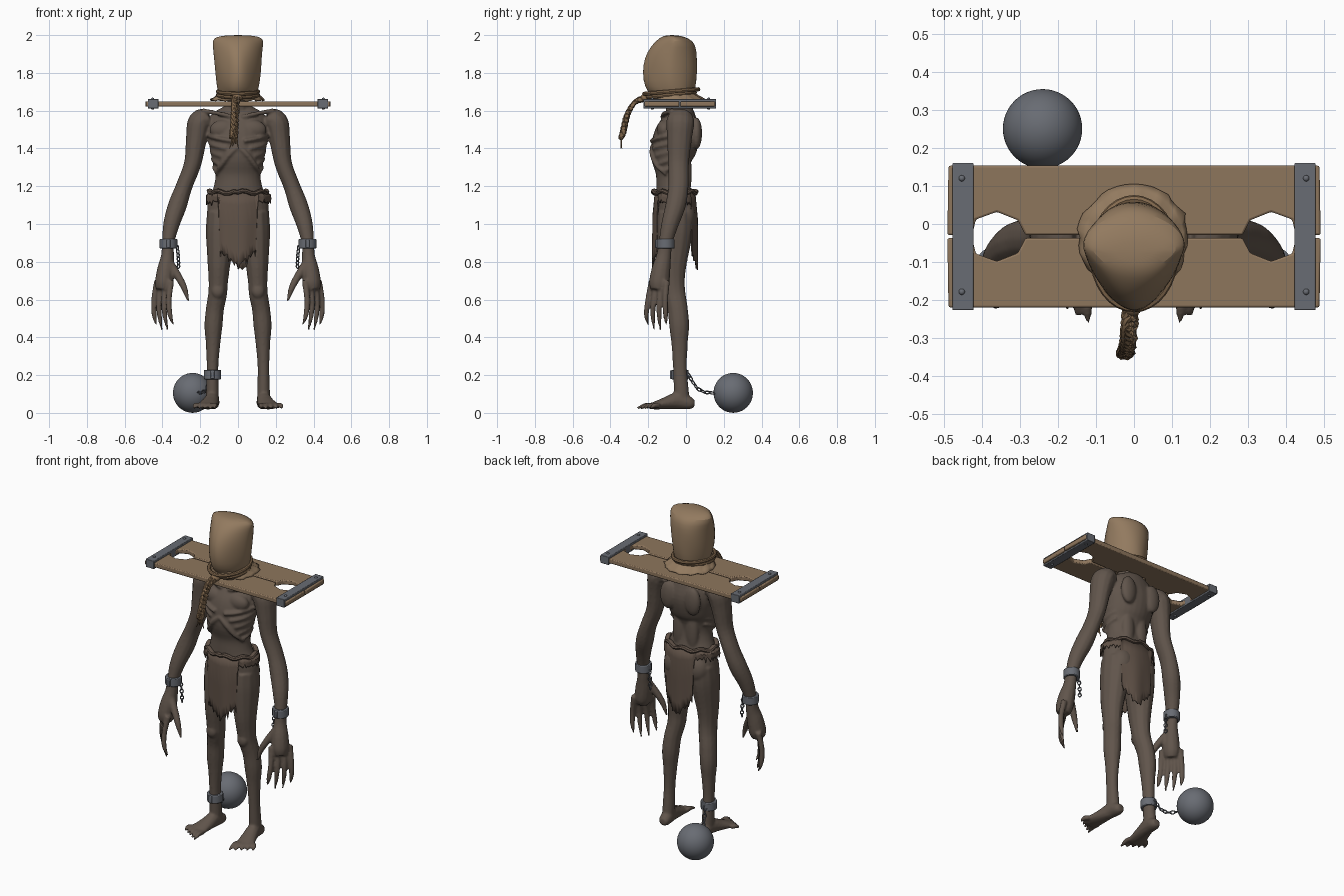
import bpy, bmesh, math, random
from math import sin, cos, pi, radians
from mathutils import Vector, Matrix

random.seed(4)
X, Y, Z = Vector((1, 0, 0)), Vector((0, 1, 0)), Vector((0, 0, 1))
if "Cube" in bpy.data.objects:
    bpy.data.objects.remove(bpy.data.objects["Cube"])


def material(name, rgb):
    m = bpy.data.materials.new(name)
    m.use_nodes = True
    m.diffuse_color = (*rgb, 1)
    m.node_tree.nodes["Principled BSDF"].inputs["Base Color"].default_value = (*rgb, 1)
    return m


SKIN = material("grey brown skin", (.118, .09, .071))
CLOTH = material("dark cloth", (.115, .082, .062))
SACK = material("sackcloth", (.29, .195, .115))
WOOD = material("wood", (.27, .18, .108))
ROPE = material("rope", (.24, .15, .08))
METAL = material("iron", (.14, .15, .172))


def finish(name, bm, mat, bevel=0, thick=0, subdiv=0):
    bmesh.ops.recalc_face_normals(bm, faces=bm.faces)
    me = bpy.data.meshes.new(name)
    bm.to_mesh(me)
    bm.free()
    ob = bpy.data.objects.new(name, me)
    bpy.context.collection.objects.link(ob)
    me.materials.append(mat)
    bpy.ops.object.select_all(action='DESELECT')
    ob.select_set(True)
    bpy.context.view_layer.objects.active = ob
    bpy.ops.object.shade_smooth_by_angle(angle=radians(40))
    if thick:
        ob.modifiers.new("thickness", 'SOLIDIFY').thickness = thick
    if bevel:
        b = ob.modifiers.new("bevel", 'BEVEL')
        b.width, b.segments = bevel, 2
    if subdiv:
        ob.modifiers.new("subdivision", 'SUBSURF').levels = subdiv
    return ob


def skin(bm, rings, caps=True, closed=False):
    """Join rings of points with quads."""
    vs = [[bm.verts.new(p) for p in r] for r in rings]
    n = len(vs[0])
    for i in range(len(vs) - (not closed)):
        a, b = vs[i], vs[(i + 1) % len(vs)]
        for j in range(n):
            bm.faces.new((a[j], a[(j + 1) % n], b[(j + 1) % n], b[j]))
    if caps and not closed:
        bm.faces.new(vs[0])
        bm.faces.new(vs[-1])


def spline(rows, steps=4):
    p = [Vector(r) for r in rows]
    p = [p[0] * 2 - p[1]] + p + [p[-1] * 2 - p[-2]]
    out = []
    for a, b, c, d in zip(p, p[1:], p[2:], p[3:]):
        for k in range(steps):
            t = k / steps
            out.append(.5 * (2 * b + (c - a) * t + (2 * a - 5 * b + 4 * c - d) * t * t
                             + (3 * b - a - 3 * c + d) * t ** 3))
    return out + [p[-2]]


def sweep(bm, rows, ref=X, closed=False, n=12):
    """Elliptical tube through rows of x, y, z, side radius, other radius."""
    pts, rings = [Vector(r[:3]) for r in rows], []
    for i, p in enumerate(pts):
        nxt = pts[(i + 1) % len(pts)] if closed else pts[min(i + 1, len(pts) - 1)]
        t = (nxt - pts[i - 1 if closed else max(i - 1, 0)]).normalized()
        u = (ref - t * ref.dot(t)).normalized()
        v = t.cross(u)
        rings.append([p + u * rows[i][3] * cos(2 * pi * k / n) + v * rows[i][-1] * sin(2 * pi * k / n)
                      for k in range(n)])
    skin(bm, rings, closed=closed)


def limb(bm, rows, s=1, ref=X, n=12):
    sweep(bm, spline([(s * r[0], *r[1:3], r[3], r[-1]) for r in rows]), ref, n=n)


def ball(bm, c, size):
    m = Matrix.Translation(c) @ Matrix.Diagonal((*size, 1))
    bmesh.ops.create_uvsphere(bm, u_segments=24, v_segments=16, radius=1, matrix=m)


def box(bm, c, size):
    bmesh.ops.create_cube(bm, size=1, matrix=Matrix.Translation(c) @ Matrix.Diagonal((*size, 1)))


# body: overlapping limbs and muscles fused into one skin
bm = bmesh.new()
limb(bm, [(0, -.03, 1.63, .06, .055), (0, -.03, 1.58, .14, .08), (0, -.04, 1.5, .16, .115),
          (0, -.06, 1.42, .152, .122), (0, -.075, 1.35, .14, .11), (0, -.072, 1.27, .12, .088),
          (0, -.068, 1.2, .128, .09), (0, -.06, 1.12, .158, .1), (0, -.055, 1.04, .16, .098),
          (0, -.055, .97, .12, .07)], n=28)
limb(bm, [(0, -.03, 1.52, .07), (0, -.05, 1.62, .058), (0, -.075, 1.74, .055)])
for s in (1, -1):
    # arm and palm
    limb(bm, [(.15, -.03, 1.56, .05, .06), (.2, -.03, 1.54, .065, .075), (.22, -.035, 1.45, .056, .066),
              (.24, -.04, 1.32, .046, .056), (.285, -.04, 1.2, .044, .054), (.32, -.055, 1.1, .05, .054),
              (.352, -.085, 1, .044, .046), (.37, -.108, .9, .033, .037), (.373, -.118, .83, .035, .04),
              (.382, -.132, .76, .046, .05), (.392, -.142, .69, .048, .054), (.398, -.148, .65, .038, .042)], s)
    for i in range(4):
        limb(bm, [(.355 + .024 * i, -.18 + .026 * i, .7, .018), (.366 + .026 * i, -.2 + .03 * i, .6, .016),
                  (.36 + .028 * i, -.21 + .034 * i, .52, .014),
                  (.342 + .03 * i, -.2 + .032 * i, .465 - .03 * (i in (1, 2)), .005)], s, n=8)
    limb(bm, [(.36, -.14, .79, .024), (.315, -.165, .72, .021), (.284, -.18, .66, .017),
              (.262, -.185, .59, .006)], s, n=8)
    # leg, foot and toes
    limb(bm, [(.085, -.055, 1.06, .08, .095), (.09, -.06, .95, .08, .095), (.1, -.07, .8, .062, .076),
              (.104, -.068, .7, .052, .062), (.108, -.06, .63, .05, .058), (.122, -.044, .55, .048, .054),
              (.13, -.036, .46, .048, .053), (.132, -.034, .36, .038, .043), (.135, -.032, .24, .031, .037),
              (.135, -.025, .12, .034, .04), (.135, -.02, .06, .034, .04)], s)
    limb(bm, [(.13, .045, .05, .022, .02), (.132, .02, .052, .034, .034), (.137, -.04, .065, .038, .046),
              (.148, -.1, .053, .045, .034), (.162, -.16, .04, .053, .022), (.166, -.195, .034, .048, .014)], s)
    for i in range(5):
        limb(bm, [(.122 + .022 * i, -.175 + .008 * i, .038, .014), (.122 + .026 * i, -.215 + .012 * i, .04, .014),
                  (.12 + .028 * i, -.26 + .018 * i, .024, .006)], s, n=8)
    # chest, shoulder blade, seat, knee and collar bone
    ball(bm, (s * .075, -.115, 1.5), (.075, .04, .052))
    ball(bm, (s * .085, .055, 1.48), (.05, .03, .085))
    ball(bm, (s * .045, .0, 1.27), (.04, .03, .15))
    ball(bm, (s * .075, -.005, 1.04), (.07, .056, .085))
    ball(bm, (s * .106, -.105, .645), (.034, .025, .04))
    limb(bm, [(.02, -.125, 1.565, .012), (.1, -.115, 1.585, .012), (.19, -.07, 1.6, .014)], s, Z, 8)
    # ribs and the arch under them
    for k in range(5):
        rows = []
        for j in range(9):
            a = radians(12 + 13 * k + j * (95 - 10 * k) / 8)
            rows.append((.154 * (1 - .045 * k) * sin(a), -.06 - .003 * k - .126 * (1 - .04 * k) * cos(a),
                         1.44 - .04 * k + .005 * j, .011))
        limb(bm, rows, s, Z, 8)
    limb(bm, [(0, -.182, 1.41, .01), (.045, -.18, 1.37, .014), (.09, -.155, 1.31, .013),
              (.118, -.105, 1.265, .01)], s, Z, 8)
body = finish("body", bm, SKIN)
r = body.modifiers.new("fuse", 'REMESH')
r.mode, r.voxel_size, r.use_smooth_shade = 'VOXEL', .007, True
sm = body.modifiers.new("soften", 'SMOOTH')
sm.factor, sm.iterations = .5, 4

# head sack, squared at the top and pointed towards the face
bm = bmesh.new()
rings = []
for z, cy, rx, ry in [(1.655, -.07, .095, .1), (1.69, -.075, .1, .115), (1.72, -.085, .112, .135),
                      (1.8, -.086, .122, .146), (1.88, -.08, .128, .14), (1.94, -.068, .133, .12),
                      (1.972, -.062, .136, .095), (1.992, -.07, .118, .06), (2, -.075, .05, .025)]:
    ring = []
    for k in range(32):
        a = 2 * pi * k / 32
        w = 1 + .014 * sin(5 * a + 28 * z)
        ring.append((rx * w * sin(a) * (1 - .3 * max(0, cos(a))), cy - ry * w * cos(a), z))
    rings.append(ring)
skin(bm, rings)
finish("head_sack", bm, SACK, subdiv=1)

# ragged collar of the sack
bm = bmesh.new()
rings = [[((rx + j * random.uniform(-.012, .006)) * sin(k * pi / 20),
           cy - ry * cos(k * pi / 20), z + .004 * sin(k * 2)) for k in range(40)]
         for z, cy, rx, ry, j in [(1.7, -.075, .098, .115, 0), (1.68, -.065, .108, .12, 0),
                                  (1.662, -.045, .128, .132, 0), (1.653, -.035, .145, .138, 1)]]
skin(bm, rings, caps=False)
finish("sack_collar", bm, SACK, thick=.005)

# neck rope, knot and twisted hanging end
bm = bmesh.new()
for dz in (0, .018):
    sweep(bm, [(.106 * sin(k * pi / 16), -.078 - (.125 + dz) * cos(k * pi / 16),
                1.683 + dz - .012 * cos(k * pi / 16), .011) for k in range(32)], Z, True, 8)
ball(bm, (-.005, -.215, 1.668), (.028, .026, .022))
path = spline([(-.008, -.22, 1.665), (-.012, -.27, 1.645), (-.015, -.31, 1.58), (-.02, -.33, 1.5),
               (-.024, -.34, 1.46)], 14)
for strand in range(2):
    rows = []
    for i, p in enumerate(path):
        a = i * .85 + strand * pi
        rows.append((p.x + .013 * cos(a), p.y + .009 * sin(a), p.z + .009 * sin(a), .012))
    sweep(bm, rows, X, n=8)
for i in range(4):
    limb(bm, [(-.03 + .007 * i, -.34, 1.47, .006), (-.034 + .01 * i, -.343, 1.43, .004),
              (-.045 + .016 * i, -.345 + .006 * (i % 2), 1.4 + .012 * (i % 3), .002)], n=6)
finish("neck_rope", bm, ROPE)

# yoke planks with hand and neck notches
half = [(.065, .02), (.1, -.029), (.285, -.029), (.305, .01), (.36, .032), (.415, .012), (.425, -.029),
        (.49, -.029), (.487, .153)]
outline = [(-x, y) for x, y in reversed(half)] + half
for name, flip in (("back_plank", 1), ("front_plank", -1)):
    bm = bmesh.new()
    f = bm.faces.new([bm.verts.new((x, -.033 + flip * (y + .033), 1.621)) for x, y in outline])
    up = bmesh.ops.extrude_face_region(bm, geom=[f])["geom"]
    bmesh.ops.translate(bm, vec=(0, 0, .028), verts=[v for v in up if isinstance(v, bmesh.types.BMVert)])
    finish(name, bm, WOOD, bevel=.005)

# iron clamps with bolts
bm = bmesh.new()
bolts = bmesh.new()
for s in (1, -1):
    box(bm, (s * .449, -.033, 1.637), (.056, .386, .05))
    for y in (.12, -.178):
        for z in (1.612, 1.662):
            ball(bolts, (s * .452, y, z), (.008, .008, .007))
finish("yoke_clamps", bm, METAL, bevel=.003)
finish("clamp_bolts", bolts, METAL)

# loincloth: short at the hips, long ragged panels in front and behind
bm = bmesh.new()
N, rows = 96, 7
hem = []
for k in range(N):
    a = 360 * k / N
    front, back = min(a, 360 - a), abs(a - 172)
    rag = .035 * abs(sin(k * 1.9)) + random.uniform(0, .02)
    hem.append(.74 + .0022 * front + rag if front < 40 else .72 + .003 * back + rag if back < 36 else 1.085 + rag)
rings = []
for i in range(rows):
    t = i / (rows - 1)
    ring = []
    for k in range(N):
        a = 2 * pi * k / N
        fold = 1 + .025 * t * sin(9 * a)
        pull = 1 - .1 * t if cos(a) > .7 else 1
        ring.append(((.152 + .02 * min(1, t * 4)) * fold * pull * sin(a),
                     -.058 - (.108 + .012 * min(1, t * 3)) * fold * cos(a), 1.165 + (hem[k] - 1.165) * t))
    rings.append(ring)
skin(bm, rings, caps=False)
finish("loincloth", bm, CLOTH, thick=.006)
bm = bmesh.new()
sweep(bm, [(.15 * sin(k * pi / 20), -.06 - .11 * cos(k * pi / 20), 1.168 + .008 * sin(k * 1.3), .012, .016)
           for k in range(40)], Z, True, 8)
finish("waist_wrap", bm, CLOTH)


# shackles and chains
def shackle(name, c, radius):
    bm = bmesh.new()
    bmesh.ops.create_cone(bm, cap_ends=True, segments=20, radius1=radius, radius2=radius, depth=.05,
                          matrix=Matrix.Translation(c))
    box(bm, Vector(c) - Y * radius, (.02, .016, .045))
    finish(name, bm, METAL, bevel=.004)


def chain(name, rows):
    bm = bmesh.new()
    pts = spline(rows, 2)
    for i, (a, b) in enumerate(zip(pts, pts[1:])):
        t = (b - a).normalized()
        u = t.cross(Vector((.6, .3, .74) if abs(t.z) < .8 else (.7, .7, 0))).normalized()
        w = u if i % 2 else t.cross(u)
        c, size = (a + b) / 2, (b - a).length * .62
        sweep(bm, [(*(c + t * size * cos(k * pi / 6) + w * .009 * sin(k * pi / 6)), .0035)
                   for k in range(12)], t.cross(w), True, 6)
    finish(name, bm, METAL)


for s, side in ((1, "left"), (-1, "right")):
    shackle(side + "_wrist_shackle", (s * .368, -.108, .895), .047)
    chain(side + "_wrist_chain", [(s * .322, -.1, .885), (s * .318, -.1, .845), (s * .315, -.1, .805),
                                  (s * .315, -.1, .768)])
shackle("ankle_shackle", (-.135, -.032, .203), .046)
chain("ankle_chain", [(-.14, .01, .21), (-.15, .032, .17), (-.165, .06, .13), (-.185, .1, .11), (-.21, .15, .105)])

# iron ball
bm = bmesh.new()
ball(bm, (-.24, .25, .106), (.106, .106, .106))
finish("iron_ball", bm, METAL, subdiv=1)
